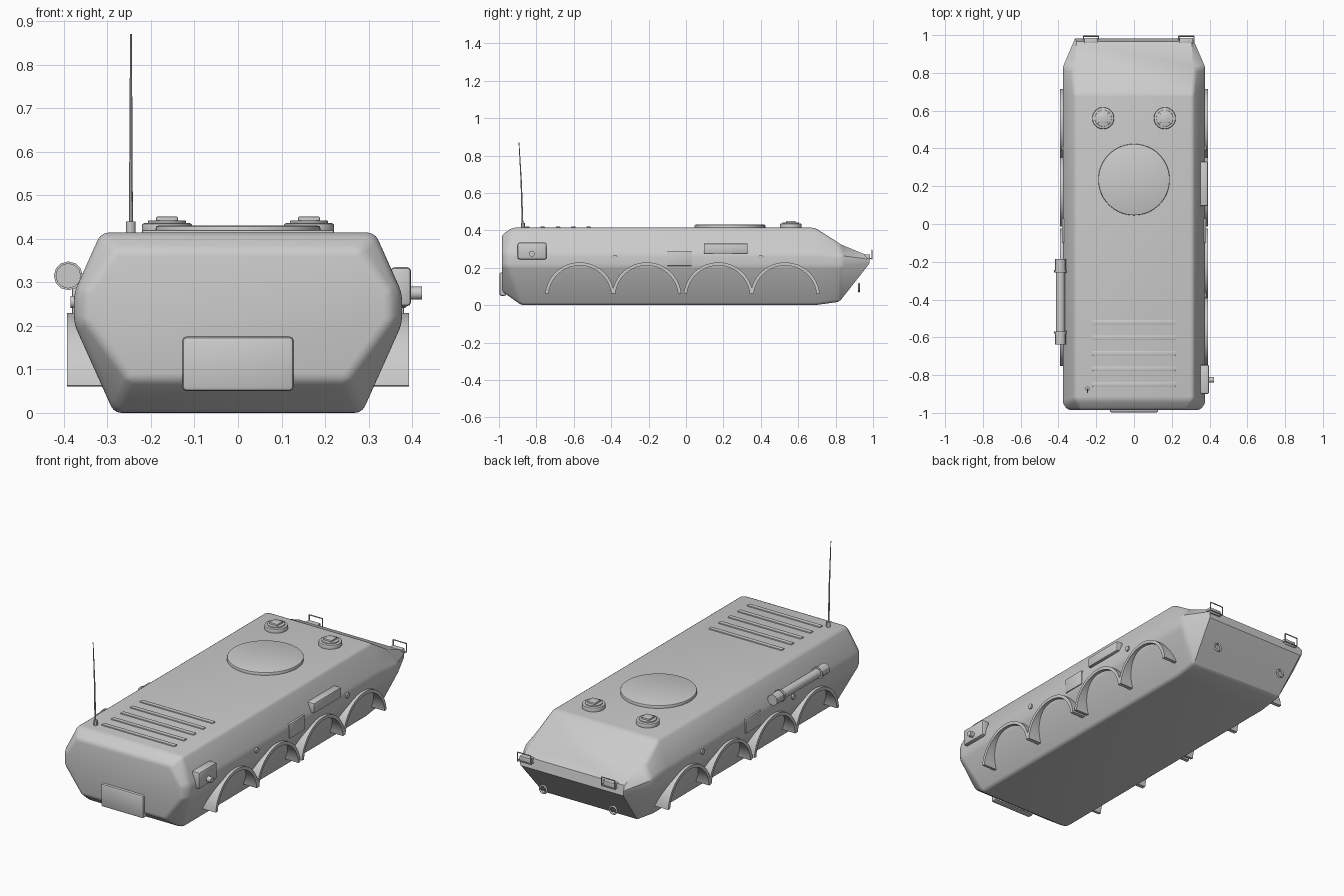
import bpy, bmesh, math
from mathutils import Matrix, Vector

if "Cube" in bpy.data.objects:
    bpy.data.objects.remove(bpy.data.objects["Cube"])


def finish(name, bm, bevel=0.0, segs=2, keep=None, angle=30):
    """Bevel sharp edges, turn the bmesh into an object and smooth it by angle."""
    bmesh.ops.recalc_face_normals(bm, faces=bm.faces)
    if bevel:
        edges = [e for e in bm.edges if e.calc_face_angle(0) > math.radians(15)
                 and (keep is None or keep(e))]
        bmesh.ops.bevel(bm, geom=edges, offset=bevel, segments=segs, profile=0.5,
                        affect='EDGES', clamp_overlap=True)
    me = bpy.data.meshes.new(name)
    bm.to_mesh(me)
    bm.free()
    ob = bpy.data.objects.new(name, me)
    bpy.context.collection.objects.link(ob)
    bpy.ops.object.select_all(action='DESELECT')
    ob.select_set(True)
    bpy.context.view_layer.objects.active = ob
    bpy.ops.object.shade_smooth_by_angle(angle=math.radians(angle))
    return ob


def box(name, x, y, z, bevel=0.0):
    """Box from (min, max) ranges."""
    bm = bmesh.new()
    bmesh.ops.create_cube(bm, size=1)
    for v in bm.verts:
        v.co = Vector([(r[0] + r[1]) / 2 + c * (r[1] - r[0]) for c, r in zip(v.co, (x, y, z))])
    return finish(name, bm, bevel)


def rod(name, a, b, r1, r2=None, sides=24, bevel=0.0):
    """Cylinder or cone between two points."""
    a, b = Vector(a), Vector(b)
    bm = bmesh.new()
    m = Matrix.Translation((a + b) / 2) @ (b - a).to_track_quat('Z', 'Y').to_matrix().to_4x4()
    bmesh.ops.create_cone(bm, cap_ends=True, segments=sides, radius1=r1,
                          radius2=r1 if r2 is None else r2, depth=(b - a).length, matrix=m)
    if bevel:
        keep = lambda e: any(len(f.verts) > 4 for f in e.link_faces)
        return finish(name, bm, bevel, keep=keep)
    return finish(name, bm)


# Hull: half sections (x, y, z) from bottom to roof, lofted front to back
sections = [
    [(0.25, -0.985, 0.075), (0.35, -0.985, 0.21), (0.35, -0.985, 0.28), (0.28, -0.985, 0.375)],
    [(0.285, -0.88, 0), (0.377, -0.95, 0.205), (0.377, -0.95, 0.275), (0.315, -0.93, 0.414)],
    [(0.285, 0.69, 0), (0.377, 0.69, 0.205), (0.377, 0.69, 0.275), (0.315, 0.69, 0.414)],
    [(0.285, 0.82, 0.018), (0.377, 0.83, 0.205), (0.377, 0.83, 0.265), (0.325, 0.82, 0.328)],
    [(0.305, 0.975, 0.215), (0.312, 0.982, 0.225), (0.312, 0.982, 0.245), (0.305, 0.965, 0.268)],
]
bm = bmesh.new()
rings = []
for s in sections:
    full = s + [(-x, y, z) for x, y, z in reversed(s)]
    rings.append([bm.verts.new(p) for p in full])
for a, b in zip(rings, rings[1:]):
    for i in range(8):
        j = (i + 1) % 8
        bm.faces.new((a[i], a[j], b[j], b[i]))
bm.faces.new(rings[0])
bm.faces.new(rings[-1])
finish("hull", bm, 0.016, 3, keep=lambda e: max(v.co.y for v in e.verts) < 0.9)


# Wheel arches: half-round bands, four on each side
def arch(name, cy, side):
    bm = bmesh.new()
    n, cz, prev = 24, 0.043, None
    first = None
    for i in range(n + 1):
        t = math.radians(6 + 168 * i / n)
        c, s = math.cos(t), math.sin(t)
        ring = [bm.verts.new((side * x, cy + r * c, cz + r * s))
                for x, r in ((0.29, 0.169), (0.393, 0.169), (0.393, 0.186), (0.29, 0.186))]
        if prev:
            for k in range(4):
                m = (k + 1) % 4
                bm.faces.new((prev[k], prev[m], ring[m], ring[k]))
        first = first or ring
        prev = ring
    bm.faces.new(first)
    bm.faces.new(prev)
    finish(name, bm)


for side, tag in ((1, "right"), (-1, "left")):
    for i, cy in enumerate((-0.568, -0.21, 0.173, 0.53)):
        arch(f"wheel_arch_{tag}_{i + 1}", cy, side)
    # Side door plate and small round ports
    d = box(f"side_door_{tag}", sorted((side * 0.35, side * 0.381)), (-0.1, 0.03), (0.21, 0.29), 0.003)
    for k, y in enumerate((-0.38, 0.40)):
        rod(f"side_port_{tag}_{k + 1}", (side * 0.36, y, 0.255), (side * 0.385, y, 0.255), 0.014, sides=16)
    # Driver hatches
    hx = side * 0.163
    rod(f"hatch_base_{tag}", (hx, 0.56, 0.40), (hx, 0.56, 0.436), 0.058, sides=32, bevel=0.006)
    rod(f"hatch_lid_{tag}", (hx, 0.56, 0.43), (hx, 0.56, 0.442), 0.044, sides=32, bevel=0.003)
    box(f"hatch_periscope_{tag}", (hx - 0.025, hx + 0.025), (0.535, 0.585), (0.435, 0.451), 0.003)
    # Tow ring on the nose plate
    bm = bmesh.new()
    N, M, R, r = 20, 8, 0.02, 0.005
    g = [[bm.verts.new((side * 0.21 + (R + r * math.cos(b)) * math.cos(a), 0.925 + r * math.sin(b),
                        0.093 + (R + r * math.cos(b)) * math.sin(a)))
          for b in [math.tau * j / M for j in range(M)]] for a in [math.tau * i / N for i in range(N)]]
    for i in range(N):
        for j in range(M):
            bm.faces.new((g[i][j], g[(i + 1) % N][j], g[(i + 1) % N][(j + 1) % M], g[i][(j + 1) % M]))
    finish(f"tow_ring_{tag}", bm, angle=60)

# Headlights with wire guards
for tag, cx in (("left", -0.228), ("right", 0.277)):
    box(f"headlight_{tag}", (cx - 0.036, cx + 0.036), (0.955, 0.985), (0.24, 0.272), 0.004)
    for k, (x1, z1, x2, z2) in enumerate(((-1, 0.245, -1, 0.294), (1, 0.245, 1, 0.294),
                                          (-1, 0.294, 1, 0.294), (-1, 0.248, 1, 0.248))):
        rod(f"light_guard_{tag}_{k + 1}", (cx + 0.04 * x1, 0.994, z1), (cx + 0.04 * x2, 0.994, z2), 0.003, sides=8)
    for k in (-1, 1):
        rod(f"guard_stay_{tag}_{k + 2}", (cx + 0.04 * k, 0.96, 0.25), (cx + 0.04 * k, 0.994, 0.25), 0.003, sides=8)

# Turret ring cover
rod("turret_ring", (0, 0.235, 0.40), (0, 0.235, 0.43), 0.189, sides=64, bevel=0.005)

# Engine deck slats
for i in range(5):
    y = -0.52 - 0.082 * i
    box(f"engine_slat_{i + 1}", (-0.22, 0.22), (y - 0.012, y + 0.012), (0.405, 0.42), 0.003)

# Antenna
rod("antenna_base", (-0.246, -0.872, 0.40), (-0.246, -0.872, 0.44), 0.011, sides=12)
rod("antenna_lower", (-0.246, -0.874, 0.435), (-0.246, -0.881, 0.66), 0.0045, 0.0035, 8)
rod("antenna_upper", (-0.246, -0.881, 0.66), (-0.246, -0.893, 0.87), 0.0035, 0.002, 8)

# Exhaust tube on the left side
ex, ez = -0.39, 0.315
rod("exhaust_body", (ex, -0.63, ez), (ex, -0.19, ez), 0.024, sides=16)
for k, (a, b) in enumerate(((-0.637, -0.575), (-0.25, -0.185))):
    rod(f"exhaust_cap_{k + 1}", (ex, a, ez), (ex, b, ez), 0.029, sides=12)
    yc = b if k == 0 else a
    rod(f"exhaust_collar_{k + 1}", (ex, yc - 0.006, ez), (ex, yc + 0.006, ez), 0.033, sides=12)
    box(f"exhaust_bracket_{k + 1}", (-0.385, -0.34), (yc - 0.01, yc + 0.01), (0.295, 0.32))

# Right side fittings
box("side_stowage", (0.345, 0.391), (0.095, 0.33), (0.275, 0.33), 0.006)
box("rear_side_box", (0.35, 0.398), (-0.9, -0.745), (0.245, 0.335), 0.01)
rod("rear_box_knob", (0.39, -0.825, 0.275), (0.423, -0.825, 0.275), 0.015, sides=16)

# Plate on the end face
box("end_plate", (-0.128, 0.128), (-0.998, -0.96), (0.05, 0.175), 0.01)
